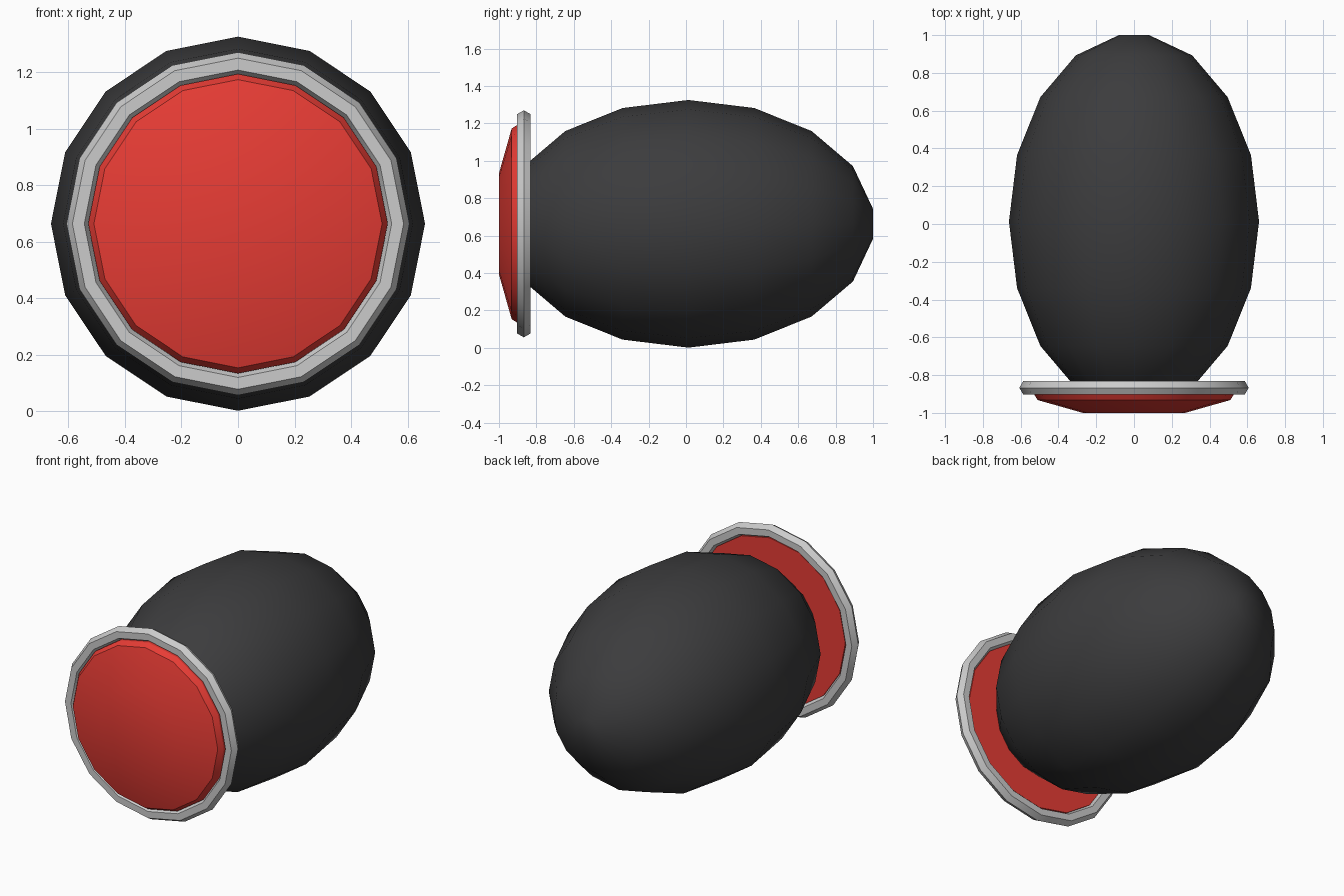
import bpy, bmesh
from math import sin, cos, pi, radians

if "Cube" in bpy.data.objects:
    bpy.data.objects.remove(bpy.data.objects["Cube"])

SIDES = 16
AXIS_Z = 0.663


def material(name, rgb):
    m = bpy.data.materials.new(name)
    m.diffuse_color = (*rgb, 1)
    m.use_nodes = True
    m.node_tree.nodes["Principled BSDF"].inputs["Base Color"].default_value = m.diffuse_color
    return m


def lathe(name, profile, mat=None, closed=False):
    """Revolve (y, radius) points about the horizontal y axis."""
    bm = bmesh.new()
    rings = []
    for y, r in profile:
        rings.append([bm.verts.new((r * sin(2 * pi * i / SIDES), y,
                                    AXIS_Z + r * cos(2 * pi * i / SIDES)))
                      for i in range(SIDES)])
    pairs = list(zip(rings, rings[1:]))
    if closed:
        pairs.append((rings[-1], rings[0]))
    else:
        bm.faces.new(rings[0])
        bm.faces.new(rings[-1])
    for a, b in pairs:
        for i in range(SIDES):
            j = (i + 1) % SIDES
            bm.faces.new((a[i], a[j], b[j], b[i]))
    bmesh.ops.recalc_face_normals(bm, faces=bm.faces)
    me = bpy.data.meshes.new(name)
    bm.to_mesh(me)
    bm.free()
    ob = bpy.data.objects.new(name, me)
    bpy.context.collection.objects.link(ob)
    if mat:
        me.materials.append(mat)
    bpy.ops.object.select_all(action='DESELECT')
    ob.select_set(True)
    bpy.context.view_layer.objects.active = ob
    bpy.ops.object.shade_smooth_by_angle(angle=radians(30))
    return ob


# Egg-shaped housing with small flat tips
step = radians(20.75)
housing = [(0.013 + 0.994 * sin(k * step), 0.662 * cos(k * step))
           for k in range(-4, 5)]
lathe("housing", housing, material("dark", (0.045, 0.045, 0.047)))

# Domed red lens with a flat back
lens = [(-1.0, 0.27), (-0.932, 0.51), (-0.90, 0.53), (-0.845, 0.53)]
lathe("lens", lens, material("red", (0.8, 0.045, 0.035)))

# Rim with a hexagonal cross-section
rim = [(-0.867 + 0.042 * sin(k * pi / 3), 0.565 + 0.042 * cos(k * pi / 3))
       for k in range(6)]
lathe("rim", rim, closed=True)
